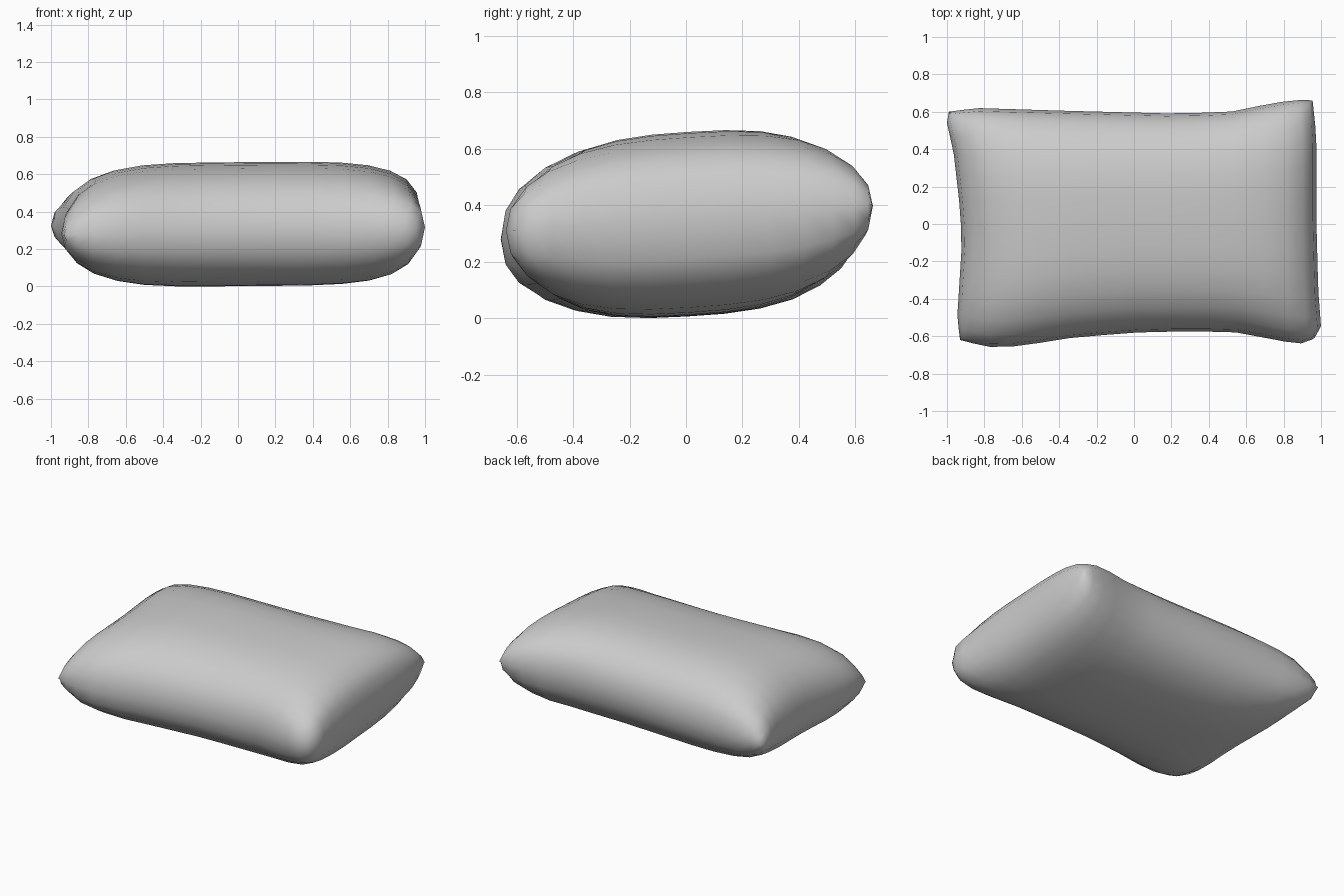
import bpy, bmesh, math

if "Cube" in bpy.data.objects:
    bpy.data.objects.remove(bpy.data.objects["Cube"])

# seam outline in top view: (position along edge -1..1, coordinate)
LEFT = [(-1, -.93), (-.8, -.945), (-.15, -.92), (.15, -.93), (.65, -.965), (.9, -1.0), (1, -.99)]
RIGHT = [(-1, .965), (-.9, 1.0), (-.6, .985), (0, .975), (.7, .975), (1, .955)]
FRONT = [(-1, -.62), (-.85, -.657), (-.68, -.655), (-.35, -.605), (0, -.58),
         (.3, -.573), (.58, -.58), (.8, -.625), (.94, -.64), (1, -.61)]
BACK = [(-1, .60), (-.85, .62), (-.35, .605), (.25, .59), (.55, .6), (.8, .65),
        (.95, .665), (1, .66)]
SEAM_Z = (.275, .31, .325, .40)   # corner heights: FL, FR, BL, BR
NX, NY = 16, 14


def sample(pts, t):
    for (a, p), (b, q) in zip(pts, pts[1:]):
        if t <= b:
            return p + (q - p) * (t - a) / (b - a)
    return pts[-1][1]


def mix(a, b, t):
    return a + (b - a) * t


def point(i, j, side):
    u = math.sin(math.pi / 2 * (2 * i / NX - 1))
    v = math.sin(math.pi / 2 * (2 * j / NY - 1))
    s, t = (u + 1) / 2, (v + 1) / 2
    x = mix(sample(LEFT, v), sample(RIGHT, v), s)
    y = mix(sample(FRONT, u), sample(BACK, u), t)
    seam = mix(mix(SEAM_Z[0], SEAM_Z[1], s), mix(SEAM_Z[2], SEAM_Z[3], s), t)
    # the right end is a little blunter than the left, the corners are full
    across = max(0, 1 - abs(u) ** mix(4, 5, s)) ** mix(.43, .36, s)
    puff = across * max(0, 1 - abs(v) ** 2.9) ** mix(.47, .37, u * u)
    seam = mix(seam, .33 + .035 * v, .7 * puff)
    return x, y, seam + side * puff * (.328 if side > 0 else .323)


# pillow: two puffed sheets welded along the seam
bm = bmesh.new()
for side in (1, -1):
    g = [[bm.verts.new(point(i, j, side)) for j in range(NY + 1)] for i in range(NX + 1)]
    for i in range(NX):
        for j in range(NY):
            f = [g[i][j], g[i + 1][j], g[i + 1][j + 1], g[i][j + 1]]
            bm.faces.new(f if side > 0 else f[::-1])
bmesh.ops.remove_doubles(bm, verts=bm.verts, dist=1e-5)
bmesh.ops.recalc_face_normals(bm, faces=bm.faces)

# rest on the ground
low = min(v.co.z for v in bm.verts)
for v in bm.verts:
    v.co.z -= low
for f in bm.faces:
    f.smooth = True
mesh = bpy.data.meshes.new("pillow")
bm.to_mesh(mesh)
bm.free()
pillow = bpy.data.objects.new("pillow", mesh)
bpy.context.collection.objects.link(pillow)
